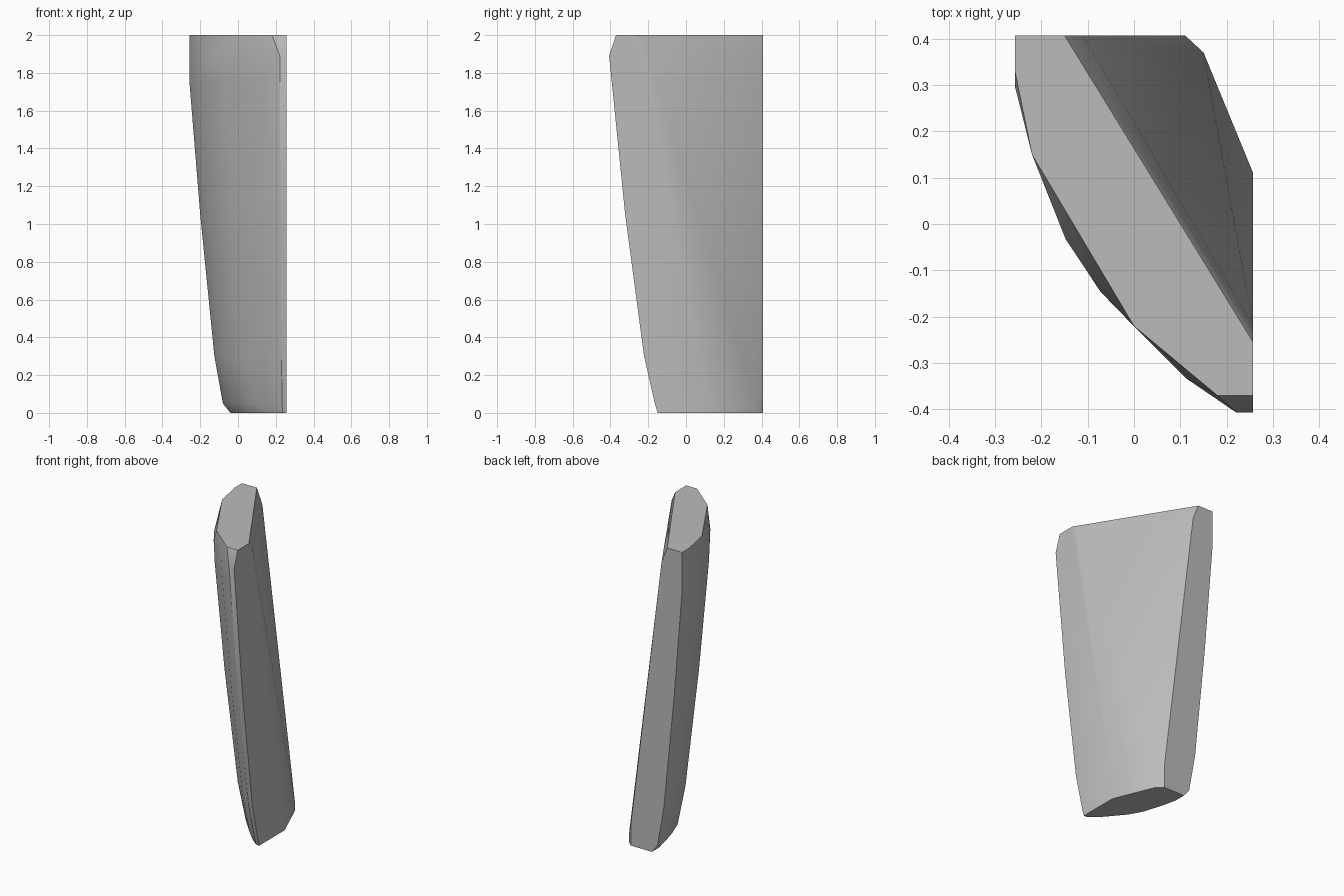
import bpy
import bmesh
import math

# Remove only the default cube
default_cube = bpy.data.objects.get("Cube")
if default_cube:
    bpy.data.objects.remove(default_cube, do_unlink=True)

HALF_WIDTH, HALF_DEPTH, HEIGHT = 0.257, 0.407, 2.0


def make_material(name, value):
    material = bpy.data.materials.new(name)
    material.use_nodes = True
    colour = (value, value, value, 1.0)
    material.diffuse_color = colour
    material.node_tree.nodes["Principled BSDF"].inputs["Base Color"].default_value = colour
    return material


# Rounded outer wall: one curve measured from the back corner towards left and front
wall_curve = [(1, 0), (1, 0.135), (0.92, 0.32), (0.787, 0.54), (0.64, 0.68),
              (0.497, 0.773), (0.284, 0.908), (0.07, 1), (0, 1)]

# Height, outermost x and foremost y of each ring up the tapering wall
wall_rings = [(0, -0.04, -0.15), (0.05, -0.08, -0.165), (0.3, -0.125, -0.222),
              (1.05, -0.2, -0.322), (1.75, -HALF_WIDTH, -0.392),
              (1.89, -HALF_WIDTH, -HALF_DEPTH)]


def wall_points():
    for z, left, front in wall_rings:
        for across, along in wall_curve:
            yield (HALF_WIDTH + (left - HALF_WIDTH) * across,
                   HALF_DEPTH + (front - HALF_DEPTH) * along, z)


# Flat cap at the top
cap_outline = [(-HALF_WIDTH, HALF_DEPTH), (-HALF_WIDTH, 0.33), (-0.22, 0.15),
               (0, -0.22), (0.18, -0.37), (HALF_WIDTH, -0.37),
               (HALF_WIDTH, -0.255), (-0.15, HALF_DEPTH)]
cap_points = [(x, y, HEIGHT) for x, y in cap_outline]

# Corners of the long sloping back face
slope_points = [(HALF_WIDTH, -0.22, 1.96), (-0.11, HALF_DEPTH, 1.9),
                (HALF_WIDTH, 0.11, 0.06), (HALF_WIDTH, 0.11, 0),
                (0.15, 0.37, 0.05), (0.15, 0.37, 0),
                (0.11, HALF_DEPTH, 0.14), (0.11, HALF_DEPTH, 0)]


def inside_block(point):
    # Back corner of the wall curve is cut away, so keep only true outline points
    return point[0] <= HALF_WIDTH and point[1] <= HALF_DEPTH


# Wrap all outline points into one solid shard
mesh = bpy.data.meshes.new("tapered_shard")
bm = bmesh.new()
for point in filter(inside_block, [*wall_points(), *cap_points, *slope_points]):
    bm.verts.new(point)
result = bmesh.ops.convex_hull(bm, input=bm.verts[:])
leftover = {v for v in result["geom_interior"] + result["geom_unused"]
            if isinstance(v, bmesh.types.BMVert)}
bmesh.ops.delete(bm, geom=list(leftover), context="VERTS")

# Merge the flat regions into single faces
bmesh.ops.dissolve_limit(bm, angle_limit=math.radians(0.5),
                         verts=bm.verts[:], edges=bm.edges[:])
bmesh.ops.recalc_face_normals(bm, faces=bm.faces[:])
bm.to_mesh(mesh)
bm.free()

shard = bpy.data.objects.new("tapered_shard", mesh)
bpy.context.collection.objects.link(shard)
mesh.materials.append(make_material("plain grey", 0.5))

# Smooth the rounded wall while the cut edges stay crisp
bpy.ops.object.select_all(action="DESELECT")
shard.select_set(True)
bpy.context.view_layer.objects.active = shard
bpy.ops.object.shade_smooth_by_angle(angle=math.radians(30))
